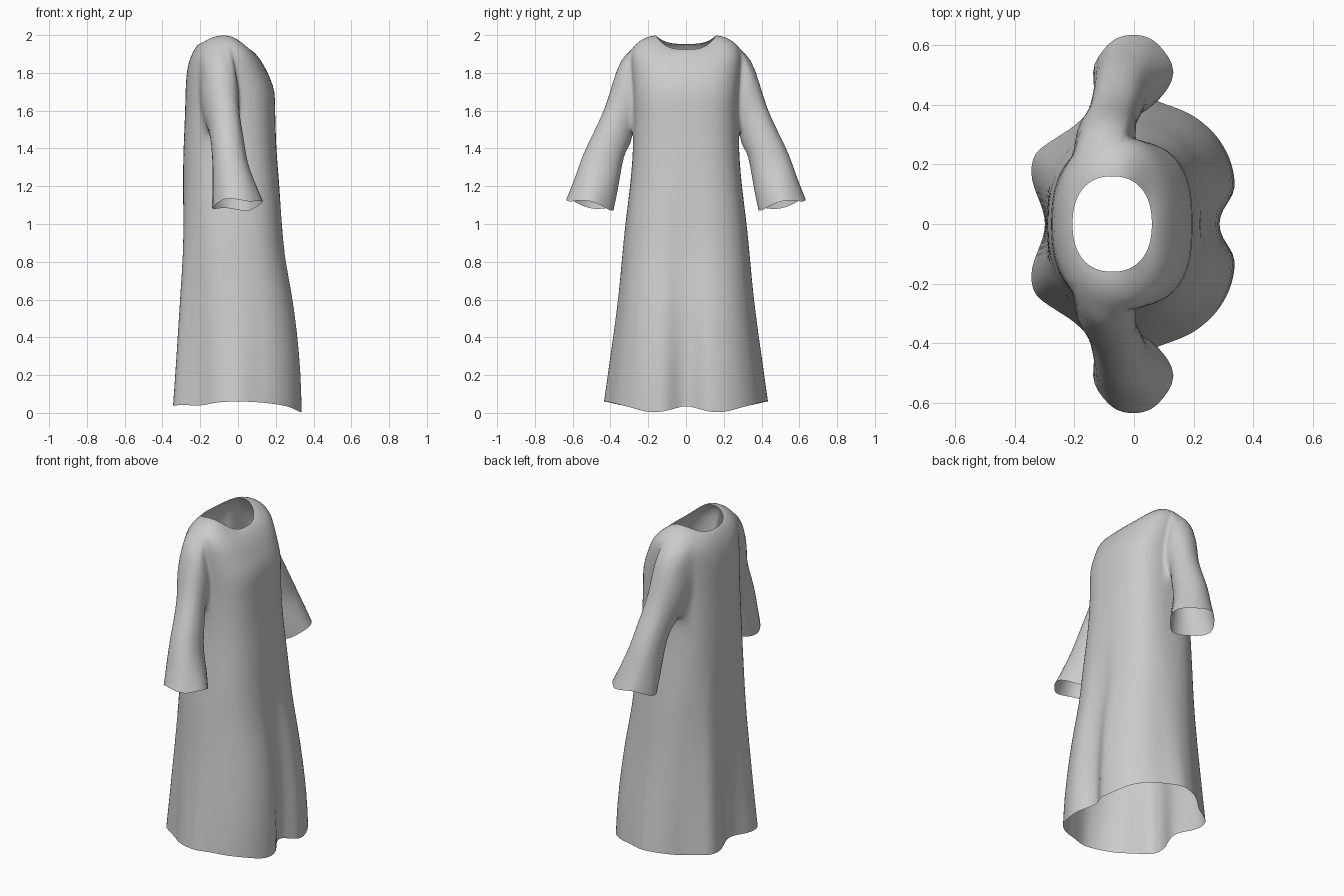
import bpy, bmesh, math
from mathutils import Vector

if "Cube" in bpy.data.objects:
    bpy.data.objects.remove(bpy.data.objects["Cube"])

fabric = bpy.data.materials.new("grey_fabric")
fabric.diffuse_color = (0.6, 0.6, 0.6, 1)
fabric.use_nodes = True
fabric.node_tree.nodes["Principled BSDF"].inputs["Base Color"].default_value = fabric.diffuse_color

# Body sections, hem to neckline: z front, z side, z back, x back, x front, half width
BODY = [
    (0.015, 0.06, 0.035, -0.348, 0.346, 0.438),
    (0.20, 0.22, 0.20, -0.338, 0.342, 0.415),
    (0.42, 0.42, 0.42, -0.326, 0.322, 0.385),
    (0.64, 0.64, 0.64, -0.313, 0.292, 0.356),
    (0.82, 0.82, 0.82, -0.30, 0.252, 0.34),
    (1.02, 1.02, 1.02, -0.295, 0.236, 0.32),
    (1.20, 1.20, 1.20, -0.292, 0.22, 0.295),
    (1.36, 1.36, 1.36, -0.29, 0.205, 0.282),
    (1.48, 1.48, 1.48, -0.285, 0.20, 0.278),
    (1.61, 1.59, 1.60, -0.28, 0.196, 0.276),
    (1.70, 1.70, 1.69, -0.278, 0.197, 0.28),
    (1.77, 1.82, 1.78, -0.275, 0.172, 0.29),
    (1.84, 1.92, 1.86, -0.262, 0.138, 0.297),
    (1.89, 1.97, 1.915, -0.237, 0.105, 0.25),
    (1.918, 1.995, 1.945, -0.217, 0.075, 0.195),
    (1.925, 1.998, 1.953, -0.206, 0.06, 0.16),
]
# Half outline of the folded hem, front centre to back centre: x, y
HEM = [(0.275, 0), (0.293, 0.045), (0.34, 0.105), (0.337, 0.16), (0.317, 0.23),
       (0.273, 0.30), (0.20, 0.362), (0.10, 0.402), (0, 0.437), (-0.10, 0.41),
       (-0.20, 0.325), (-0.26, 0.288), (-0.333, 0.238), (-0.35, 0.172),
       (-0.305, 0.06), (-0.295, 0)]
# Sleeve sections: outer y, z, inner y, z, x back, x front
SLEEVE = [
    (0.345, 1.885, 0.288, 1.465, -0.197, 0.012),
    (0.392, 1.74, 0.290, 1.43, -0.178, 0.008),
    (0.425, 1.62, 0.305, 1.405, -0.157, 0.02),
    (0.482, 1.50, 0.330, 1.36, -0.145, 0.037),
    (0.552, 1.36, 0.345, 1.27, -0.137, 0.052),
    (0.58, 1.265, 0.36, 1.18, -0.139, 0.092),
    (0.635, 1.13, 0.382, 1.075, -0.136, 0.131),
]
HALF = 32                       # segments over half a turn
COL0, COL1 = 15, 23             # armhole columns
ROW0, ROW1 = 8, 12              # armhole rows
POLAR = [(math.atan2(y, x), math.hypot(x, y)) for x, y in HEM]


def power(v, e):
    return math.copysign(abs(v) ** e, v)


def hem_radius(phi):
    for (a0, r0), (a1, r1) in zip(POLAR, POLAR[1:]):
        if phi <= a1:
            return r0 + (r1 - r0) * (phi - a0) / (a1 - a0)
    return POLAR[-1][1]


def outline(sec, deg):
    # rounded-box outline, boxier at the chest than at the hem
    zf, _, _, x0, x1, hy = sec
    a = math.radians(deg)
    c, s = math.cos(a), math.sin(a)
    n = 2.3 if zf > 1.75 else 2.2 + (0.55 if c > 0 else 0.3) * min(1, zf / 1.2)
    return Vector(((x0 + x1) / 2 + (x1 - x0) / 2 * power(c, 2 / n), hy * power(abs(s), 2 / n)))


def body_point(sec, deg):
    zf, zs, zb = sec[:3]
    # slant the back of the armhole towards the underarm
    deg -= 9 * math.exp(-((deg - 125) / 22) ** 2) * math.exp(-((zs - 1.48) / 0.13) ** 2)
    s, c = math.sin(math.radians(deg)), math.cos(math.radians(deg))
    q = outline(BODY[0], deg)
    fold = hem_radius(math.atan2(q.y, q.x)) / q.length - 1
    p = outline(sec, deg) * (1 + fold * max(0.0, 1 - zf / 1.2))
    t = abs(s) ** (2 if zf < 1.85 else 2.3 if zf < 1.9 else 2.8)
    z = zs * t + (zf if c > 0 else zb) * (1 - t)
    if zf < 0.1:                # hem drops at the front lobes, lifts in the folds
        z += 0.025 * math.exp(-(deg / 9) ** 2) - 0.018 * math.exp(-((deg - 22) / 14) ** 2)
        z += 0.015 * math.exp(-((deg - 180) / 12) ** 2) - 0.012 * math.exp(-((deg - 125) / 15) ** 2)
    return Vector((p.x, p.y, z))


bm = bmesh.new()
grid = [[bm.verts.new(body_point(s, 180 * j / HALF)) for j in range(HALF + 1)] for s in BODY]
for row in grid:                # keep the centre line exactly on the mirror plane
    row[0].co.y = row[-1].co.y = 0

# Body panels, leaving the armhole open
for i in range(len(BODY) - 1):
    for j in range(HALF):
        if not (ROW0 <= i < ROW1 and COL0 <= j < COL1):
            bm.faces.new((grid[i][j], grid[i][j + 1], grid[i + 1][j + 1], grid[i + 1][j]))

# Armhole outline, walked once around
loop = [(ROW0, j) for j in range(COL0, COL1)] + [(i, COL1) for i in range(ROW0, ROW1)]
loop += [(ROW1, j) for j in range(COL1, COL0, -1)] + [(i, COL0) for i in range(ROW1, ROW0, -1)]
angles = [math.atan2((i - (ROW0 + ROW1) / 2) / (ROW1 - ROW0),
                     ((COL0 + COL1) / 2 - j) / (COL1 - COL0)) for i, j in loop]

# Sleeve lofted from the armhole to the flared cuff
prev = [grid[i][j] for i, j in loop]
for n, (oy, oz, iy, iz, x0, x1) in enumerate(SLEEVE):
    ring = []
    for a in angles:
        c, s = math.cos(a), math.sin(a)
        p = Vector(((x0 + x1) / 2 + (x1 - x0) / 2 * c,
                    (oy + iy) / 2 + (oy - iy) / 2 * s,
                    (oz + iz) / 2 + (oz - iz) / 2 * s))
        if n == len(SLEEVE) - 1:    # wavy cuff
            p.z += 0.012 * math.cos(3 * a) + 0.01 * c
            p.x += 0.01 * math.cos(4 * a) * c
        ring.append(bm.verts.new(p))
    m = len(ring)
    for k in range(m):
        q = (k + 1) % m
        bm.faces.new((prev[k], prev[q], ring[q], ring[k]))
    prev = ring

bmesh.ops.recalc_face_normals(bm, faces=bm.faces)
probe = min(bm.faces, key=lambda f: (f.calc_center_median() - Vector((0.3, 0.1, 0.5))).length)
if probe.normal.x < 0:
    bmesh.ops.reverse_faces(bm, faces=bm.faces)

mesh = bpy.data.meshes.new("robe")
bm.to_mesh(mesh)
bm.free()
mesh.materials.append(fabric)
robe = bpy.data.objects.new("robe", mesh)
bpy.context.collection.objects.link(robe)

# Mirror to the other side and smooth
mir = robe.modifiers.new("mirror", 'MIRROR')
mir.use_axis = (False, True, False)
mir.merge_threshold = 0.001
sub = robe.modifiers.new("smooth", 'SUBSURF')
sub.levels = sub.render_levels = 1
mesh.shade_smooth()
